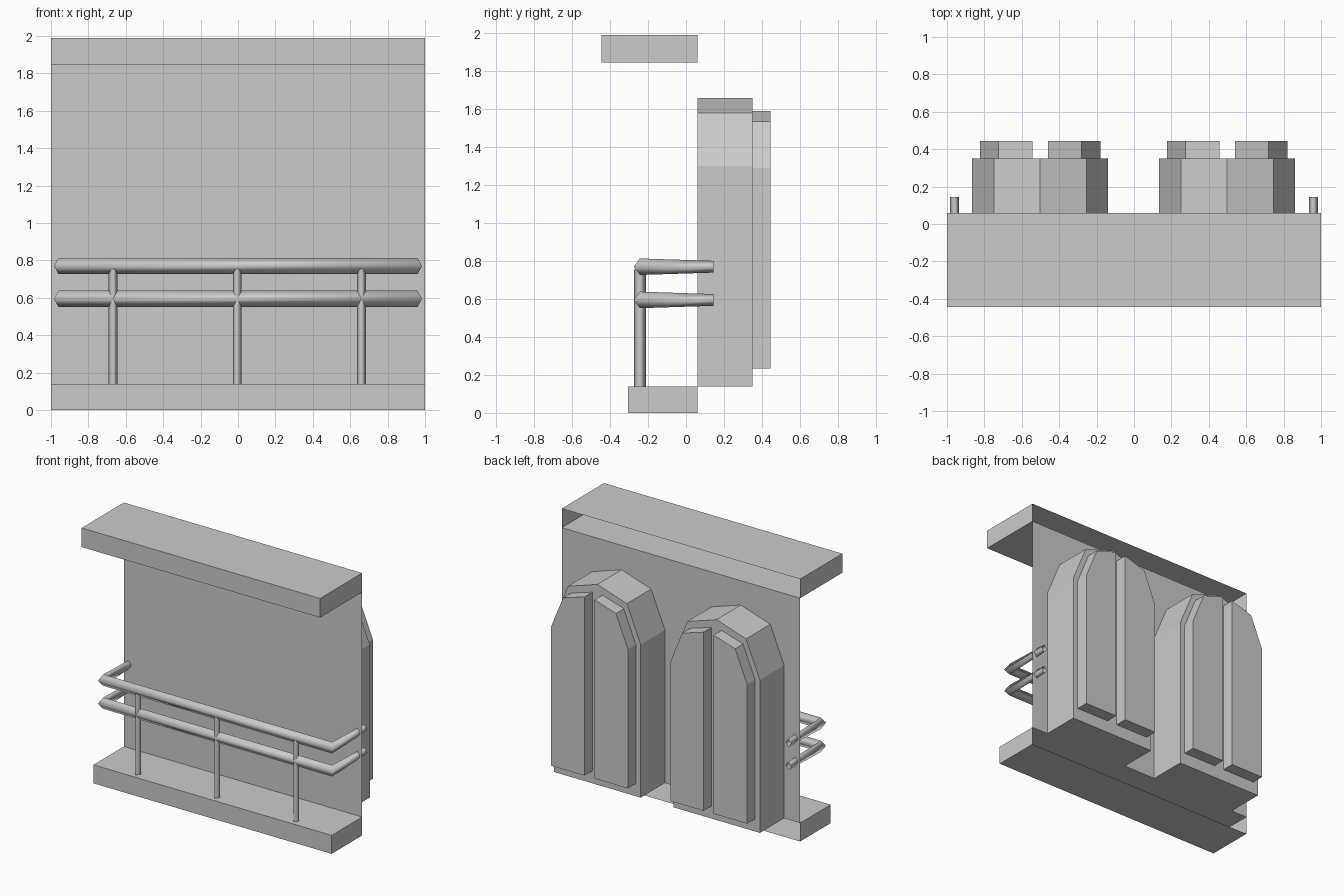
import bpy, bmesh
from mathutils import Vector

cube = bpy.data.objects.get("Cube")
if cube:
    bpy.data.objects.remove(cube, do_unlink=True)

grey = bpy.data.materials.new("plain_grey")
grey.use_nodes = True
grey.diffuse_color = (0.6, 0.6, 0.6, 1)
grey.node_tree.nodes["Principled BSDF"].inputs["Base Color"].default_value = (0.6, 0.6, 0.6, 1)

WALL_Y = 0.06


def finish(bm, name):
    bmesh.ops.recalc_face_normals(bm, faces=bm.faces)
    mesh = bpy.data.meshes.new(name)
    bm.to_mesh(mesh)
    bm.free()
    mesh.materials.append(grey)
    obj = bpy.data.objects.new(name, mesh)
    bpy.context.scene.collection.objects.link(obj)
    return obj


def slab(name, front, low, high):
    """Full-width ledge, open where it meets the wall."""
    bm = bmesh.new()
    bmesh.ops.create_cube(bm, size=1)
    for v in bm.verts:
        v.co = (v.co.x * 2,
                WALL_Y if v.co.y > 0 else front,
                high if v.co.z > 0 else low)
    back = [f for f in bm.faces if f.calc_center_median().y > WALL_Y - 0.001]
    bmesh.ops.delete(bm, geom=back, context='FACES')
    finish(bm, name)


def extrude_profile(name, profile, y0, y1):
    """Solid from an x-z outline pushed along y."""
    bm = bmesh.new()
    face = bm.faces.new([bm.verts.new((x, y0, z)) for x, z in profile])
    out = bmesh.ops.extrude_face_region(bm, geom=[face], use_keep_orig=True)
    moved = [g for g in out["geom"] if isinstance(g, bmesh.types.BMVert)]
    bmesh.ops.translate(bm, verts=moved, vec=(0, y1 - y0, 0))
    finish(bm, name)


def bar(name, sections):
    """Smooth four-sided bar through (centre, side, rise) sections."""
    bm = bmesh.new()
    rings = []
    for centre, side, rise in sections:
        c, s, r = Vector(centre), Vector(side), Vector(rise)
        rings.append([bm.verts.new(c + d) for d in (s, r, -s, -r)])
    for a, b in zip(rings, rings[1:]):
        for i in range(4):
            j = (i + 1) % 4
            bm.faces.new((a[i], a[j], b[j], b[i])).smooth = True
    finish(bm, name)


# Ledges and thin wall
slab("top_ledge", -0.445, 1.845, 1.99)
slab("bottom_ledge", -0.305, 0, 0.14)
bm = bmesh.new()
bm.faces.new([bm.verts.new(p) for p in (
    (-1, WALL_Y, 0.14), (1, WALL_Y, 0.14), (1, WALL_Y, 1.845), (-1, WALL_Y, 1.845))])
finish(bm, "wall")

# Arched blocks with split raised panels on the back
arch = [(0.363, 0.14), (0.363, 1.30), (0.247, 1.58), (0, 1.66)]
panel = [(0.042, 0.235), (0.322, 0.235), (0.322, 1.29), (0.222, 1.535), (0.042, 1.59)]
for label, cx in (("right", -0.502), ("left", 0.498)):
    outline = arch + [(-x, z) for x, z in reversed(arch[:-1])]
    extrude_profile(label + "_arched_block", [(cx + x, z) for x, z in outline], WALL_Y, 0.35)
    for side, s in (("outer", 1), ("inner", -1)):
        extrude_profile(f"{label}_{side}_panel", [(cx + s * x, z) for x, z in panel], 0.35, 0.445)

# Hand rails wrapping round to the wall sides
RAIL_X, RAIL_Y = 0.96, -0.243
RX, RY, RZ = 0.0235, 0.0315, 0.0435
for name, z in (("lower_rail", 0.595), ("upper_rail", 0.77)):
    bar(name, [
        ((-RAIL_X, 0.145, z), (-RX, 0, 0), (0, 0, 0.031)),
        ((-RAIL_X, RAIL_Y, z), (-RX, -RY, 0), (0, 0, RZ)),
        ((RAIL_X, RAIL_Y, z), (RX, -RY, 0), (0, 0, RZ)),
        ((RAIL_X, 0.145, z), (RX, 0, 0), (0, 0, 0.031))])

# Rail posts
for name, x in (("right_post", -0.668), ("middle_post", -0.004), ("left_post", 0.66)):
    bar(name, [((x, RAIL_Y, z), (RX, 0, 0), (0, RY, 0)) for z in (0.14, 0.755)])
